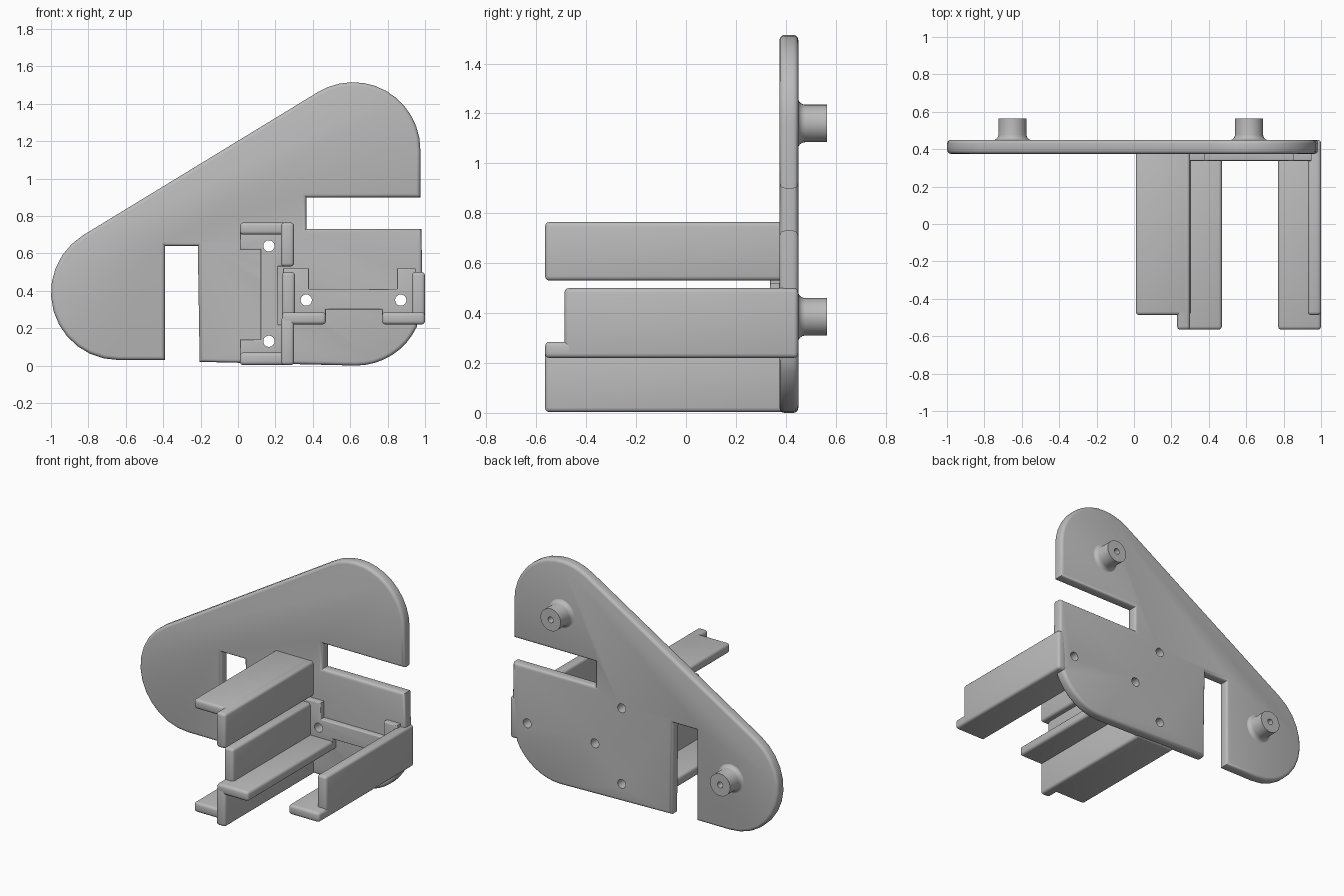
import bpy, bmesh
from math import sin, cos, radians, tau
from mathutils import Vector, Matrix

if "Cube" in bpy.data.objects:
    bpy.data.objects.remove(bpy.data.objects["Cube"], do_unlink=True)

grey = bpy.data.materials.new("plain grey")
grey.use_nodes = True
grey.diffuse_color = (0.5, 0.5, 0.5, 1)
grey.node_tree.nodes["Principled BSDF"].inputs["Base Color"].default_value = (0.5, 0.5, 0.5, 1)


def finish(bm, name):
    bmesh.ops.recalc_face_normals(bm, faces=bm.faces)
    mesh = bpy.data.meshes.new(name)
    bm.to_mesh(mesh)
    bm.free()
    mesh.materials.append(grey)
    ob = bpy.data.objects.new(name, mesh)
    bpy.context.collection.objects.link(ob)
    return ob


def activate(ob):
    bpy.ops.object.select_all(action='DESELECT')
    ob.select_set(True)
    bpy.context.view_layer.objects.active = ob


def smooth(ob):
    activate(ob)
    bpy.ops.object.shade_smooth_by_angle(angle=radians(35))


def prism(name, outline, y0, y1, round_edge):
    """Extrude an x-z outline along y and round its front and back rims."""
    bm = bmesh.new()
    cap = bm.faces.new([bm.verts.new((x, y0, z)) for x, z in outline])
    grown = bmesh.ops.extrude_face_region(bm, geom=[cap], use_keep_orig=True)["geom"]
    for v in grown:
        if isinstance(v, bmesh.types.BMVert):
            v.co.y = y1
    rims = [e for e in bm.edges if abs(e.verts[0].co.y - e.verts[1].co.y) < 1e-4]
    bmesh.ops.recalc_face_normals(bm, faces=bm.faces)
    bmesh.ops.bevel(bm, geom=rims, offset=round_edge, segments=3, profile=0.5,
                    affect='EDGES', clamp_overlap=False)
    return finish(bm, name)


def bar(name, x0, x1, z0, z1, y0, y1=0.4):
    """Long rounded block running along y."""
    bm = bmesh.new()
    bmesh.ops.create_cube(bm, size=1)
    size, mid = Vector((x1 - x0, y1 - y0, z1 - z0)), Vector((x0 + x1, y0 + y1, z0 + z1)) / 2
    for v in bm.verts:
        v.co = v.co * size + mid
    bmesh.ops.bevel(bm, geom=list(bm.edges), offset=0.018, segments=3, profile=0.5, affect='EDGES')
    smooth(finish(bm, name))


def arc(cx, cz, start, end, r=0.36, n=12):
    angles = [radians(start + (end - start) * i / n) for i in range(n + 1)]
    return [(cx + r * cos(a), cz + r * sin(a)) for a in angles]


# Mounting plate: three round lobes with two open slots
outline = arc(0.615, 1.155, 0, 121.6) + arc(-0.64, 0.39, 121.6, 270)
outline += [(-0.39, 0.03), (-0.39, 0.64), (-0.215, 0.64), (-0.205, 0.02)]
outline += arc(0.63, 0.36, -90, -25, n=8)
outline += [(0.985, 0.5), (0.98, 0.73), (0.365, 0.73), (0.365, 0.9), (0.975, 0.9)]
plate = prism("mounting_plate", outline, 0.375, 0.45, 0.02)

# Raised backings inside the two brackets
level_backing = prism("level_backing", [
    (0.29, 0.25), (0.47, 0.25), (0.47, 0.3), (0.77, 0.3), (0.77, 0.25), (0.95, 0.25),
    (0.95, 0.52), (0.85, 0.52), (0.85, 0.41), (0.38, 0.41), (0.38, 0.52), (0.24, 0.52),
    (0.24, 0.25)], 0.337, 0.41, 0.008)
upright_backing = prism("upright_backing", [
    (0.01, 0.04), (0.25, 0.04), (0.25, 0.22), (0.215, 0.22), (0.215, 0.53), (0.25, 0.53),
    (0.25, 0.72), (0.01, 0.72), (0.01, 0.62), (0.12, 0.62), (0.12, 0.14), (0.01, 0.14)],
    0.337, 0.41, 0.008)

# Screw holes cut through plate and backings
bm = bmesh.new()
for x, z in [(0.165, 0.64), (0.165, 0.13), (0.365, 0.35), (0.87, 0.35)]:
    turn = Matrix.Translation((x, 0.4, z)) @ Matrix.Rotation(radians(90), 4, 'X')
    bmesh.ops.create_cone(bm, cap_ends=True, segments=24, radius1=0.03, radius2=0.03,
                          depth=0.4, matrix=turn)
cutter = finish(bm, "hole_cutter")
cutter.hide_render = True
for ob in (plate, level_backing, upright_backing):
    cut = ob.modifiers.new("holes", 'BOOLEAN')
    cut.object, cut.operation, cut.solver = cutter, 'DIFFERENCE', 'EXACT'
    activate(ob)
    bpy.ops.object.modifier_apply(modifier=cut.name)
    smooth(ob)
bpy.data.objects.remove(cutter, do_unlink=True)

# Upright bracket: short flanges with longer side walls
LONG, SHORT = -0.565, -0.487
bar("upright_top_flange", 0.01, 0.29, 0.70, 0.765, SHORT)
bar("upright_top_wall", 0.23, 0.3, 0.53, 0.765, LONG)
bar("upright_bottom_flange", 0.01, 0.29, 0.003, 0.07, SHORT)
bar("upright_bottom_wall", 0.23, 0.3, 0.003, 0.26, LONG)

# Level bracket: short walls on longer floor strips
bar("level_inner_wall", 0.235, 0.305, 0.23, 0.5, SHORT)
bar("level_inner_floor", 0.235, 0.47, 0.22, 0.285, LONG)
bar("level_outer_wall", 0.93, 1.0, 0.22, 0.5, SHORT, 0.45)
bar("level_outer_floor", 0.77, 1.0, 0.22, 0.285, LONG)

# Rear bosses: flared base and a blind centre hole
flare = [(0.075 + 0.03 * (1 - cos(radians(a))), 0.478 - 0.03 * sin(radians(a)))
         for a in (90, 67, 45, 22, 0)]
profile = flare + [(0.075, 0.565), (0.02, 0.565), (0.02, 0.48), (0, 0.48)]
for name, x, z in [("upper_boss", 0.615, 1.16), ("lower_boss", -0.65, 0.385)]:
    bm = bmesh.new()
    verts = [bm.verts.new((x + r, y, z)) for r, y in profile]
    edges = [bm.edges.new(pair) for pair in zip(verts, verts[1:])]
    bmesh.ops.spin(bm, geom=verts + edges, cent=(x, 0, z), axis=(0, 1, 0),
                   angle=tau, steps=32)
    bmesh.ops.remove_doubles(bm, verts=bm.verts, dist=0.0005)
    smooth(finish(bm, name))
